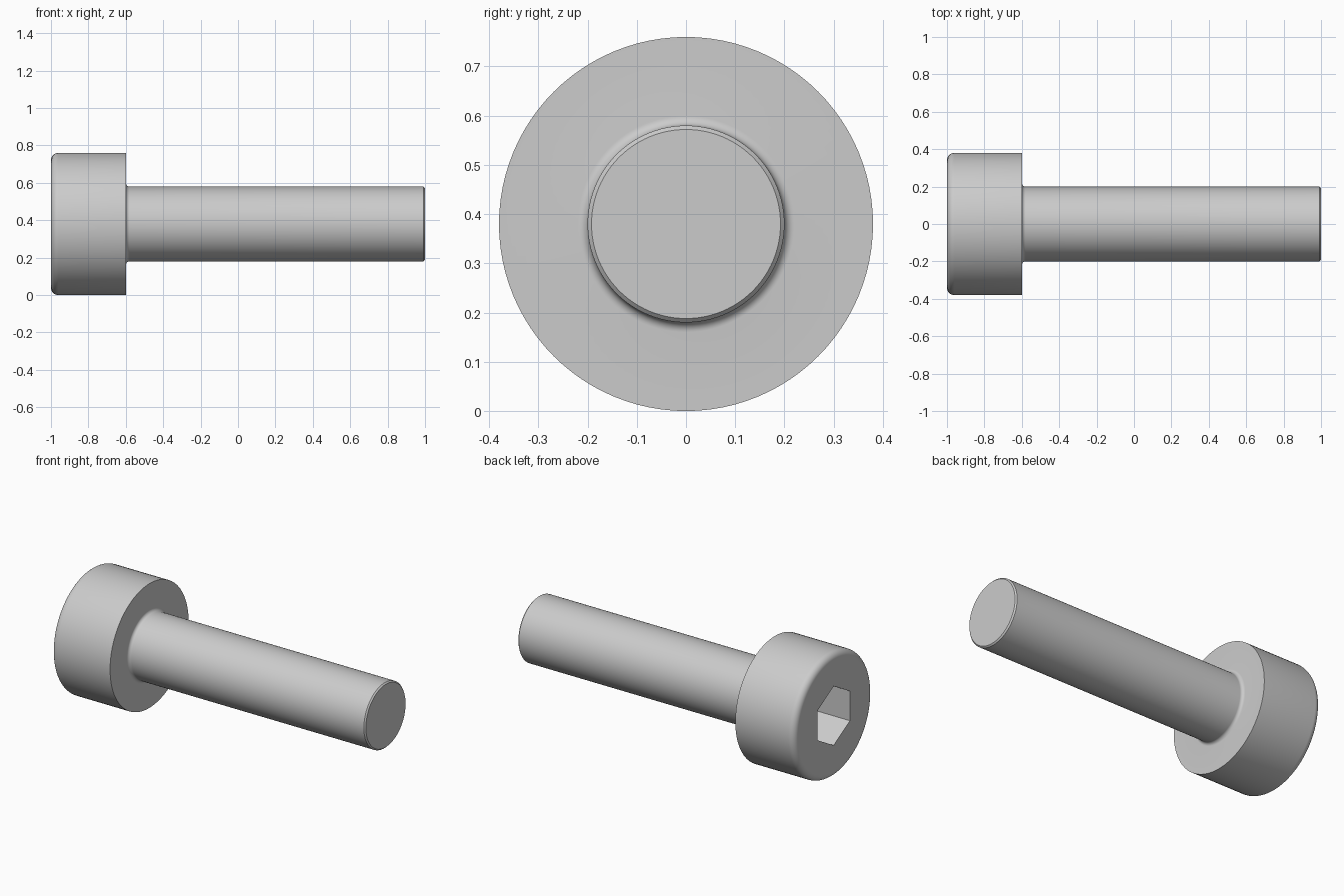
import bpy, bmesh, math

if "Cube" in bpy.data.objects:
    bpy.data.objects.remove(bpy.data.objects["Cube"])

SEG = 96                        # sides around the screw axis
CZ = 0.38                       # height of the axis
HEX_R, HEX_DEPTH = 0.181, 0.22  # socket corner radius and depth


def arc(cx, cr, rad, a0, a1, n=8):
    """Points (x, radius) along an arc in the profile plane."""
    return [(cx + rad * math.cos(math.radians(a0 + (a1 - a0) * i / n)),
             cr + rad * math.sin(math.radians(a0 + (a1 - a0) * i / n)))
            for i in range(n + 1)]


# Profile from the head's end face to the shank tip
profile = arc(-0.96, 0.34, 0.04, 180, 90)       # rounded head rim
profile += [(-0.6, 0.38)]                       # sharp bearing edge
profile += arc(-0.58, 0.22, 0.02, 180, 270)     # fillet under the head
profile += [(0.992, 0.2), (1.0, 0.192)]         # small tip chamfer

bm = bmesh.new()


def ring(x, r, n):
    return [bm.verts.new((x, r * math.sin(2 * math.pi * i / n),
                          CZ + r * math.cos(2 * math.pi * i / n))) for i in range(n)]


def bridge(a, b):
    n = len(a)
    for i in range(n):
        j = (i + 1) % n
        bm.faces.new((a[i], a[j], b[j], b[i]))


# Lathed body
rings = [ring(x, r, SEG) for x, r in profile]
for a, b in zip(rings, rings[1:]):
    bridge(a, b)
bm.faces.new(rings[-1])

# Hexagonal socket with a flat floor
mouth = ring(-1.0, HEX_R, 6)
floor = ring(-1.0 + HEX_DEPTH, HEX_R, 6)
bridge(mouth, floor)
bm.faces.new(floor)

# Head end face: six sectors between the rim and the socket mouth
step = SEG // 6
for i in range(6):
    rim = [rings[0][(i * step + k) % SEG] for k in range(step + 1)]
    bm.faces.new(rim + [mouth[(i + 1) % 6], mouth[i]])

bmesh.ops.recalc_face_normals(bm, faces=bm.faces)
mesh = bpy.data.meshes.new("socket_head_screw")
bm.to_mesh(mesh)
bm.free()

screw = bpy.data.objects.new("socket_head_screw", mesh)
bpy.context.collection.objects.link(screw)

# Plain grey steel
steel = bpy.data.materials.new("grey steel")
steel.diffuse_color = (0.6, 0.6, 0.6, 1)
steel.use_nodes = True
steel.node_tree.nodes["Principled BSDF"].inputs["Base Color"].default_value = steel.diffuse_color
mesh.materials.append(steel)

bpy.context.view_layer.objects.active = screw
screw.select_set(True)
bpy.ops.object.shade_smooth_by_angle(angle=math.radians(30))
